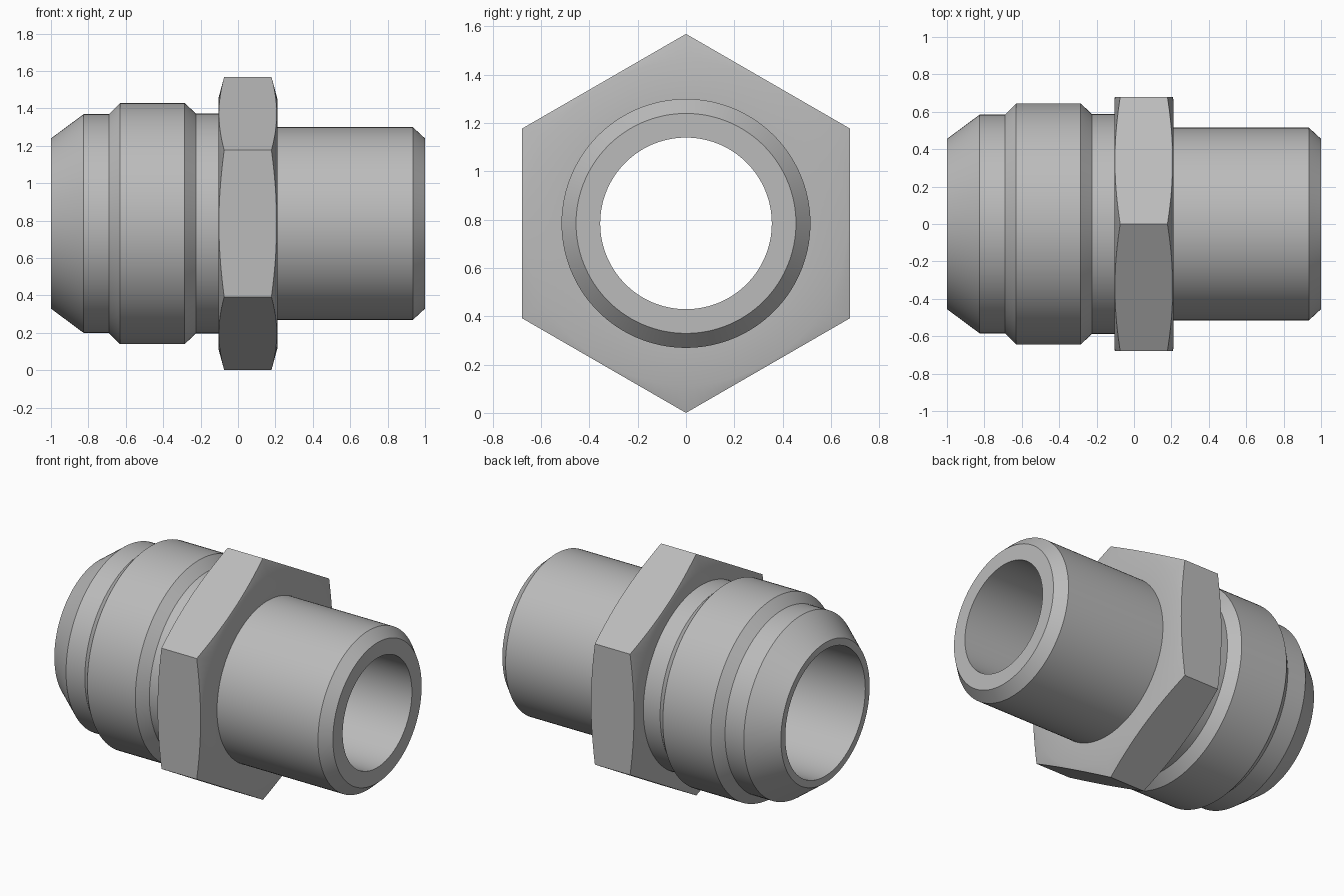
import bpy, bmesh, math

if "Cube" in bpy.data.objects:
    bpy.data.objects.remove(bpy.data.objects["Cube"], do_unlink=True)

SEGMENTS = 120
CORNER = 0.784                      # hexagon corner radius and axis height
FLAT = CORNER * math.cos(math.pi / 6)

steel = bpy.data.materials.new("grey_steel")
steel.use_nodes = True
GREY = (0.5, 0.5, 0.5, 1)
steel.diffuse_color = GREY
steel.node_tree.nodes["Principled BSDF"].inputs["Base Color"].default_value = GREY


def turned(name, profile_at):
    """Sweep a closed (x, radius) profile round the x axis; it may vary with angle."""
    bm = bmesh.new()
    rings = []
    for i in range(SEGMENTS):
        a = math.tau * i / SEGMENTS
        rings.append([bm.verts.new((x, r * math.sin(a), CORNER + r * math.cos(a)))
                      for x, r in profile_at(a)])
    count = len(rings[0])
    for i in range(SEGMENTS):
        here, there = rings[i - 1], rings[i]
        for j in range(count):
            bm.faces.new((here[j - 1], here[j], there[j], there[j - 1]))
    bmesh.ops.recalc_face_normals(bm, faces=bm.faces)
    mesh = bpy.data.meshes.new(name)
    bm.to_mesh(mesh)
    bm.free()
    mesh.materials.append(steel)
    obj = bpy.data.objects.new(name, mesh)
    bpy.context.collection.objects.link(obj)
    bpy.ops.object.select_all(action='DESELECT')
    obj.select_set(True)
    bpy.context.view_layer.objects.active = obj
    bpy.ops.object.shade_smooth_by_angle(angle=math.radians(30))
    return obj


# Tube body: coned nose, raised collar, neck, plain spigot and stepped bore
body_profile = [
    (-1, 0.455), (-0.825, 0.585), (-0.69, 0.585), (-0.63, 0.645),
    (-0.285, 0.645), (-0.225, 0.587), (0.05, 0.587), (0.05, 0.515),
    (0.935, 0.515), (1, 0.455),
    (1, 0.355), (0.03, 0.355), (0, 0.41), (-1, 0.41),
]
turned("tube_body", lambda a: body_profile)


# Hexagonal flange whose corners are trimmed by a shallow cone on both sides
def hex_profile(a):
    off_flat = a % (math.pi / 3) - math.pi / 6
    r = FLAT / math.cos(off_flat)
    trim = 0.003 + (r - FLAT) * math.tan(math.radians(15))
    left, right, rim = -0.105, 0.21, FLAT - 0.01
    return [(left, 0.5), (left, rim), (left + trim, r),
            (right - trim, r), (right, rim), (right, 0.5)]


turned("hex_flange", hex_profile)
